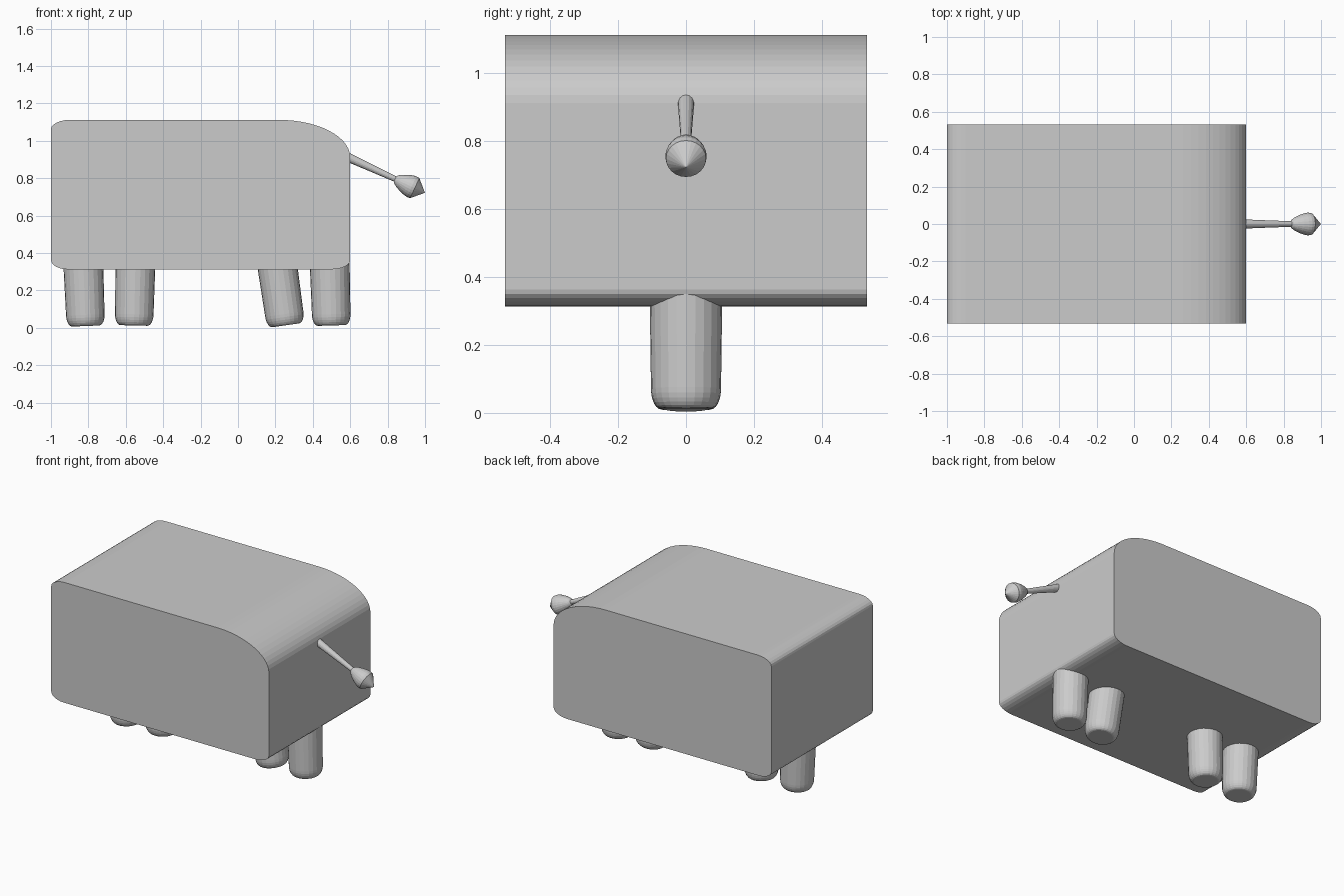
import bpy, bmesh
from math import cos, sin, pi, radians
from mathutils import Vector

default = bpy.data.objects.get("Cube")
if default:
    bpy.data.objects.remove(default, do_unlink=True)

grey = bpy.data.materials.new("light grey")
grey.use_nodes = True
colour = (0.6, 0.6, 0.6, 1)
grey.diffuse_color = colour
grey.node_tree.nodes["Principled BSDF"].inputs["Base Color"].default_value = colour


def finish(name, bm):
    bmesh.ops.recalc_face_normals(bm, faces=bm.faces)
    mesh = bpy.data.meshes.new(name)
    bm.to_mesh(mesh)
    bm.free()
    mesh.materials.append(grey)
    obj = bpy.data.objects.new(name, mesh)
    bpy.context.collection.objects.link(obj)
    return obj


def arc(cx, cz, rx, rz, start, steps):
    """Quarter ellipse, counter-clockwise from the start angle."""
    angles = [radians(start + 90 * i / steps) for i in range(steps + 1)]
    return [(cx + rx * cos(a), cz + rz * sin(a)) for a in angles]


def lathe(name, start, end, profile, sides=24):
    """Revolve (distance, radius) pairs about the line from start to end."""
    start, end = Vector(start), Vector(end)
    axis = (end - start).normalized()
    across = Vector((0, 1, 0))
    up = axis.cross(across)
    bm = bmesh.new()
    rings = []
    for s, r in profile:
        rings.append([bm.verts.new(start + axis * s + r * (
            across * cos(2 * pi * i / sides) + up * sin(2 * pi * i / sides)))
            for i in range(sides)])
    for a, b in zip(rings, rings[1:]):
        for i in range(sides):
            j = (i + 1) % sides
            bm.faces.new((a[i], a[j], b[j], b[i]))
    bm.faces.new(rings[0])
    bm.faces.new(rings[-1])
    bmesh.ops.remove_doubles(bm, verts=bm.verts, dist=0.0002)
    return finish(name, bm)


# Body: side profile with rounded corners, extruded across the width
left, right, low, high, half = -1.0, 0.6, 0.313, 1.112, 0.532
outline = (arc(right - 0.38, high - 0.2, 0.38, 0.2, 0, 14)
           + arc(left + 0.1, high - 0.05, 0.1, 0.05, 90, 6)
           + arc(left + 0.09, low + 0.05, 0.09, 0.05, 180, 6)
           + arc(right - 0.1, low + 0.05, 0.1, 0.05, 270, 6))
bm = bmesh.new()
side = bm.faces.new([bm.verts.new((x, -half, z)) for x, z in outline])
extruded = bmesh.ops.extrude_face_region(bm, geom=[side], use_keep_orig=True)
for v in extruded["geom"]:
    if isinstance(v, bmesh.types.BMVert):
        v.co.y = half
finish("body", bm)

# Legs: slightly tilted posts with rounded feet, in one row along the middle
legs = [("rear_outer_leg", -0.814, 0.01, -0.826),
        ("rear_inner_leg", -0.556, 0.013, -0.549),
        ("front_inner_leg", 0.256, 0.014, 0.213),
        ("front_outer_leg", 0.5, 0.013, 0.491)]
foot = [(0.06 * (1 - cos(a)), 0.072 + 0.031 * sin(a))
        for a in [pi / 2 * i / 6 for i in range(7)]]
for name, foot_x, foot_z, top_x in legs:
    lathe(name, (foot_x, 0, foot_z), (top_x, 0, low), foot + [(0.36, 0.107)])

# Tail: thin tapered stalk and a bulb ending in a cone
base, tip = (0.6, 0, 0.907), (1.0, 0, 0.722)
lathe("tail_stalk", base, tip,
      [(-0.03, 0.025), (0, 0.024), (0.14, 0.019), (0.29, 0.014)], 16)
lathe("tail_bulb", base, tip,
      [(0.262, 0.012), (0.27, 0.024), (0.29, 0.037), (0.32, 0.05),
       (0.345, 0.058), (0.362, 0.061), (0.38, 0.059), (0.44, 0)])
